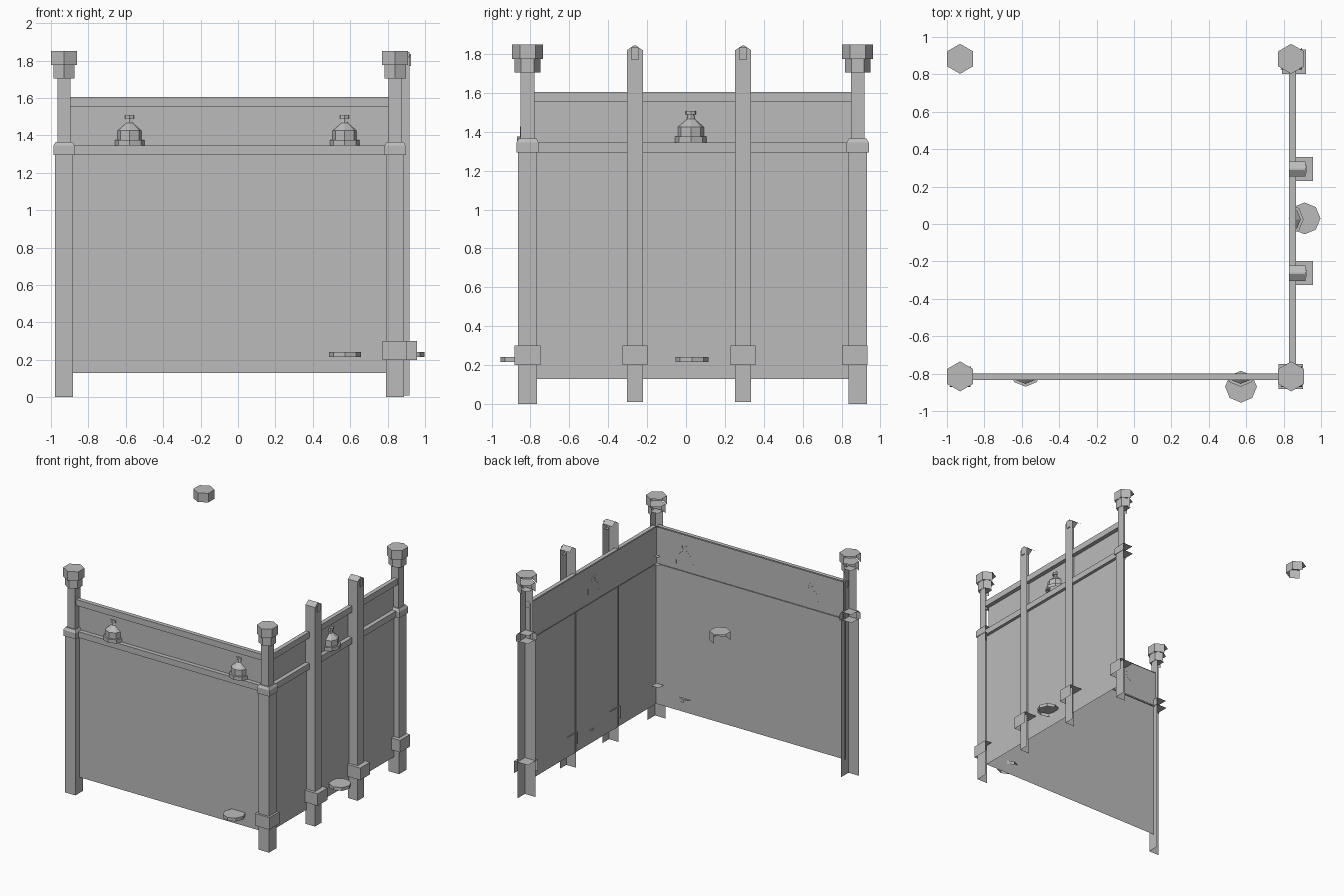
import bpy, bmesh, math
from mathutils import Vector

old = bpy.data.objects.get("Cube")
if old:
    bpy.data.objects.remove(old, do_unlink=True)

grey = bpy.data.materials.new("plain_grey")
grey.use_nodes = True
grey.diffuse_color = (0.5, 0.5, 0.5, 1)
grey.node_tree.nodes["Principled BSDF"].inputs["Base Color"].default_value = (0.5, 0.5, 0.5, 1)

INWARD = Vector((-1, 1, 0)).normalized()
SQUARE = [(-1, -1), (1, -1), (1, 1), (-1, 1)]


def ngon(sides, turn=0.0):
    return [(math.cos(turn + math.tau * i / sides), math.sin(turn + math.tau * i / sides))
            for i in range(sides)]


HEX = ngon(6, math.pi / 6)
OCT = ngon(8)


def loft(name, shape, centre, rings, shell=True, floor=False, cut=None):
    """Stack scaled copies of a shape; rings are (x scale, y scale, z)."""
    bm = bmesh.new()
    loops = [[bm.verts.new((centre[0] + px * sx, centre[1] + py * sy, z)) for px, py in shape]
             for sx, sy, z in rings]
    n = len(shape)
    for low, high in zip(loops, loops[1:]):
        for i in range(n):
            j = (i + 1) % n
            bm.faces.new((low[i], low[j], high[j], high[i]))
    bm.faces.new(loops[-1])
    if floor:
        bm.faces.new(loops[0][::-1])
    bm.normal_update()
    if shell:  # leave the sides turned to the inner corner open
        hidden = [f for f in bm.faces if f.normal.dot(INWARD) > 0.5]
        bmesh.ops.delete(bm, geom=hidden, context="FACES")
    if cut:  # keep only what stands proud of the wall
        bmesh.ops.bisect_plane(bm, geom=bm.verts[:] + bm.edges[:] + bm.faces[:],
                               plane_co=cut[0], plane_no=cut[1], clear_inner=True)
    return finish(name, bm)


def finish(name, bm):
    mesh = bpy.data.meshes.new(name)
    bm.to_mesh(mesh)
    bm.free()
    mesh.materials.append(grey)
    obj = bpy.data.objects.new(name, mesh)
    bpy.context.collection.objects.link(obj)
    return obj


def box(name, x0, x1, y0, y1, z0, z1, floor=False):
    hx, hy = (x1 - x0) / 2, (y1 - y0) / 2
    return loft(name, SQUARE, (x0 + hx, y0 + hy), [(hx, hy, z0), (hx, hy, z1)], floor=floor)


def sheet(name, start, end, z0, z1):
    bm = bmesh.new()
    corners = [(*start, z0), (*end, z0), (*end, z1), (*start, z1)]
    bm.faces.new([bm.verts.new(c) for c in corners])
    return finish(name, bm)


def round_rings(*pairs):
    return [(r, r, z) for r, z in pairs]


# Walls: thin sheets framed by two rails
sheet("front_lower_panel", (-0.89, -0.81), (0.84, -0.81), 0.13, 1.3)
sheet("front_upper_panel", (-0.9, -0.8), (0.83, -0.8), 1.3, 1.6)
sheet("side_lower_panel", (0.84, -0.81), (0.84, 0.84), 0.13, 1.3)
sheet("side_upper_panel", (0.83, -0.8), (0.83, 0.85), 1.3, 1.6)
for label, z0, z1 in (("middle", 1.295, 1.345), ("top", 1.555, 1.605)):
    box("front_%s_rail" % label, -0.9, 0.83, -0.835, -0.8, z0, z1, True)
    box("side_%s_rail" % label, 0.83, 0.865, -0.8, 0.85, z0, z1, True)

# Corner posts with collars and lower caps
POSTS = {"right_front": (-0.93, -0.815), "left_front": (0.84, -0.815), "left_back": (0.84, 0.883)}
for label, at in POSTS.items():
    loft(label + "_post", SQUARE, at, round_rings((0.048, 0), (0.048, 1.3)))
    loft(label + "_upper_post", SQUARE, at, round_rings((0.035, 1.3), (0.035, 1.72)))
    loft(label + "_collar", SQUARE, at,
         round_rings((0.057, 1.295), (0.057, 1.345), (0.045, 1.365)))
    loft(label + "_lower_cap", HEX, at, round_rings((0.066, 1.705), (0.066, 1.78)))

# Hexagonal caps on all four corners
for label, at in {**POSTS, "right_back": (-0.93, 0.883)}.items():
    loft(label + "_cap", HEX, at, round_rings((0.08, 1.775), (0.08, 1.85)))

# Foot bands on the corner posts of the side wall
loft("left_front_band", SQUARE, (0.838, -0.815), round_rings((0.066, 0.2), (0.066, 0.3)))
loft("left_back_band", SQUARE, (0.855, 0.868), round_rings((0.065, 0.2), (0.065, 0.3)))

# Tall peaked posts in the middle of the side wall
for label, y in (("near", -0.263), ("far", 0.294)):
    loft(label + "_middle_post", SQUARE, (0.873, y),
         [(0.044, 0.041, 0.01), (0.044, 0.041, 1.82), (0.044, 0.004, 1.845)])
    box(label + "_post_peg", 0.895, 0.925, y - 0.018, y + 0.018, 1.77, 1.835, True)
    box(label + "_middle_band", 0.83, 0.957, y - 0.064, y + 0.064, 0.2, 0.3)

# Lanterns set into the walls
LANTERN = round_rings((0.085, 1.345), (0.085, 1.375), (0.07, 1.375), (0.07, 1.425),
                      (0.024, 1.465), (0.02, 1.488), (0.03, 1.488), (0.03, 1.508))
for label, x in (("right", -0.58), ("left", 0.57)):
    loft(label + "_front_lantern", OCT, (x, -0.785), LANTERN, shell=False,
         cut=((0, -0.799, 0), (0, -1, 0)))
loft("side_lantern", OCT, (0.822, 0.025), LANTERN, shell=False,
     cut=((0.829, 0, 0), (1, 0, 0)))

# Small dishes low on the walls
for label, at in (("front", (0.572, -0.87)), ("side", (0.912, 0.03))):
    loft(label + "_dish", OCT, at, round_rings((0.085, 0.215), (0.085, 0.242)))
